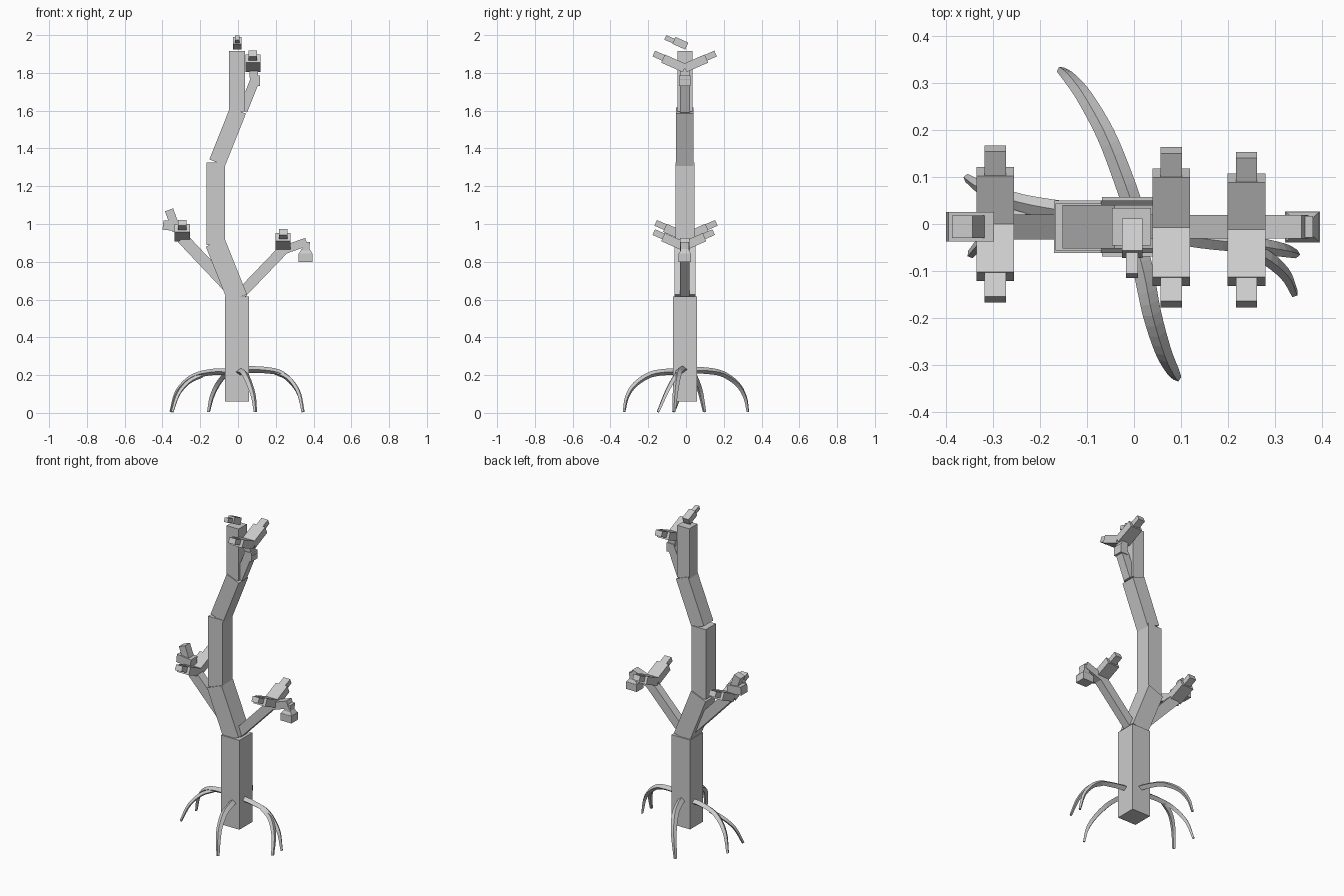
import bpy, bmesh
from mathutils import Vector

if "Cube" in bpy.data.objects:
    bpy.data.objects.remove(bpy.data.objects["Cube"])

YC = -0.006  # shared y centre of trunk and branches


def beam(name, a, b, side_w, thick, side=(0, 1, 0), end_scale=1.0):
    """Box running from a to b; side_w along the side axis, thick across it."""
    a, b, s = Vector(a), Vector(b), Vector(side)
    n = (b - a).normalized().cross(s)
    bm = bmesh.new()
    rings = []
    for c, k in ((a, 1.0), (b, end_scale)):
        rings.append([bm.verts.new(c + s * side_w / 2 * k * i + n * thick / 2 * k * j)
                      for i, j in ((-1, -1), (1, -1), (1, 1), (-1, 1))])
    bm.faces.new(rings[0])
    bm.faces.new(rings[1])
    for i in range(4):
        j = (i + 1) % 4
        bm.faces.new((rings[0][i], rings[0][j], rings[1][j], rings[1][i]))
    return finish(name, bm)


def finish(name, bm):
    bmesh.ops.recalc_face_normals(bm, faces=bm.faces)
    me = bpy.data.meshes.new(name)
    bm.to_mesh(me)
    bm.free()
    ob = bpy.data.objects.new(name, me)
    bpy.context.collection.objects.link(ob)
    return ob


def xz(name, x0, z0, x1, z1, w, t):
    return beam(name, (x0, YC, z0), (x1, YC, z1), w, t)


def smooth_path(pts, steps=4):
    """Catmull-Rom through the points."""
    p = [Vector(q) for q in pts]
    p = [2 * p[0] - p[1]] + p + [2 * p[-1] - p[-2]]
    out = []
    for i in range(1, len(p) - 2):
        a, b, c, d = p[i - 1:i + 3]
        for k in range(steps):
            t = k / steps
            out.append(0.5 * (2 * b + (c - a) * t + (2 * a - 5 * b + 4 * c - d) * t * t
                              + (3 * b - a - 3 * c + d) * t ** 3))
    return out + [p[-2]]


def root(name, pts, w0=0.044, w1=0.018):
    """Tapered root with a ridged four-sided section."""
    path = smooth_path(pts)
    flat = Vector((path[-1].x - path[0].x, path[-1].y - path[0].y, 0)).normalized()
    side = Vector((-flat.y, flat.x, 0))
    bm = bmesh.new()
    rings = []
    for i, c in enumerate(path):
        t = i / (len(path) - 1)
        tan = (path[min(i + 1, len(path) - 1)] - path[max(i - 1, 0)]).normalized()
        up = tan.cross(side).normalized()
        w = w0 + (w1 - w0) * t * t
        rings.append([bm.verts.new(c + o) for o in
                      (side * w / 2, up * w * 0.4, -side * w / 2, -up * w * 0.4)])
    for r, q in zip(rings, rings[1:]):
        for i in range(4):
            j = (i + 1) % 4
            bm.faces.new((r[i], r[j], q[j], q[i]))
    bm.faces.new(rings[0])
    bm.faces.new(rings[-1])
    for v in bm.verts:
        v.co.z = max(v.co.z, 0)
    return finish(name, bm)


# Trunk: five stacked leaning blocks
xz("trunk_base", -0.005, 0.06, -0.005, 0.616, 0.127, 0.127)
xz("trunk_lower_bend", -0.003, 0.608, -0.12, 0.90, 0.112, 0.108)
xz("trunk_middle", -0.118, 0.89, -0.118, 1.325, 0.1, 0.098)
xz("trunk_upper_bend", -0.11, 1.325, 0.0, 1.601, 0.092, 0.09)
xz("trunk_top", -0.005, 1.595, -0.005, 1.917, 0.08, 0.083)

# Branches
xz("left_branch", -0.03, 0.645, -0.295, 0.925, 0.053, 0.062)
xz("right_branch", 0.02, 0.635, 0.26, 0.885, 0.05, 0.055)
xz("top_branch", 0.025, 1.6, 0.095, 1.775, 0.052, 0.05)

# Forked twig pairs on each branch, reaching to the front and back
for name, x, z, yf, yb in (("left", -0.295, 0.93, -0.112, 0.112),
                           ("right", 0.239, 0.882, -0.122, 0.098),
                           ("top", 0.079, 1.825, -0.122, 0.108)):
    for tag, y in (("front", yf), ("back", yb)):
        s = 1 if y > 0 else -1
        ym = (yf + yb) / 2
        d = Vector((0, s * 0.915, 0.405))
        a = Vector((x, ym, z))
        b = a + d * abs(y - ym) / 0.915
        beam(f"{name}_{tag}_fork", a, b, 0.08, 0.047, (1, 0, 0))
        beam(f"{name}_{tag}_twig", b - d * 0.01 + Vector((0, 0, 0.005)),
             b + d * 0.053 + Vector((0, 0, 0.005)), 0.045, 0.033, (1, 0, 0))

# Extra twigs at the branch ends
xz("left_end_block", -0.397, 0.995, -0.30, 0.985, 0.063, 0.05)
xz("left_end_twig", -0.325, 0.965, -0.365, 1.075, 0.048, 0.046)
xz("right_end_twig", 0.25, 0.865, 0.363, 0.905, 0.05, 0.045)
xz("right_end_neck", 0.362, 0.905, 0.358, 0.83, 0.045, 0.037)
beam("right_end_block", (0.358, YC, 0.80), (0.358, YC, 0.845), 0.066, 0.075)
beam("right_end_block_cap", (0.358, YC, 0.845), (0.358, YC, 0.868), 0.062, 0.07, end_scale=0.6)
xz("top_end_block", 0.092, 1.73, 0.092, 1.785, 0.06, 0.05)
xz("top_end_neck", 0.085, 1.77, 0.082, 1.83, 0.05, 0.045)

# Crown twig leaning forward
beam("crown_block", (-0.004, 0.004, 1.942), (-0.004, -0.064, 1.972), 0.044, 0.04, (1, 0, 0))
beam("crown_twig", (-0.004, -0.058, 1.966), (-0.004, -0.11, 1.987), 0.026, 0.026, (1, 0, 0))

# Arched roots
root("front_root", [(0, -0.03, 0.215), (0.02, -0.1, 0.217), (0.038, -0.19, 0.202),
                    (0.062, -0.27, 0.15), (0.082, -0.312, 0.085), (0.092, -0.328, 0.005)])
root("back_root", [(0, 0.03, 0.225), (-0.024, 0.1, 0.224), (-0.06, 0.19, 0.208),
                   (-0.105, 0.27, 0.155), (-0.138, 0.312, 0.085), (-0.156, 0.328, 0.005)])
root("left_root", [(-0.03, 0.01, 0.215), (-0.13, 0.025, 0.217), (-0.24, 0.045, 0.19),
                   (-0.32, 0.075, 0.115), (-0.356, 0.098, 0.005)])
root("left_root_fork", [(-0.19, 0.035, 0.2), (-0.26, 0.01, 0.165), (-0.315, -0.03, 0.1),
                        (-0.348, -0.065, 0.005)], 0.032)
root("right_root", [(0.03, -0.01, 0.23), (0.14, -0.03, 0.227), (0.235, -0.042, 0.205),
                    (0.315, -0.055, 0.12), (0.346, -0.064, 0.005)])
root("right_root_fork", [(0.2, -0.04, 0.215), (0.27, -0.065, 0.18), (0.32, -0.105, 0.105),
                         (0.342, -0.148, 0.005)], 0.034)
